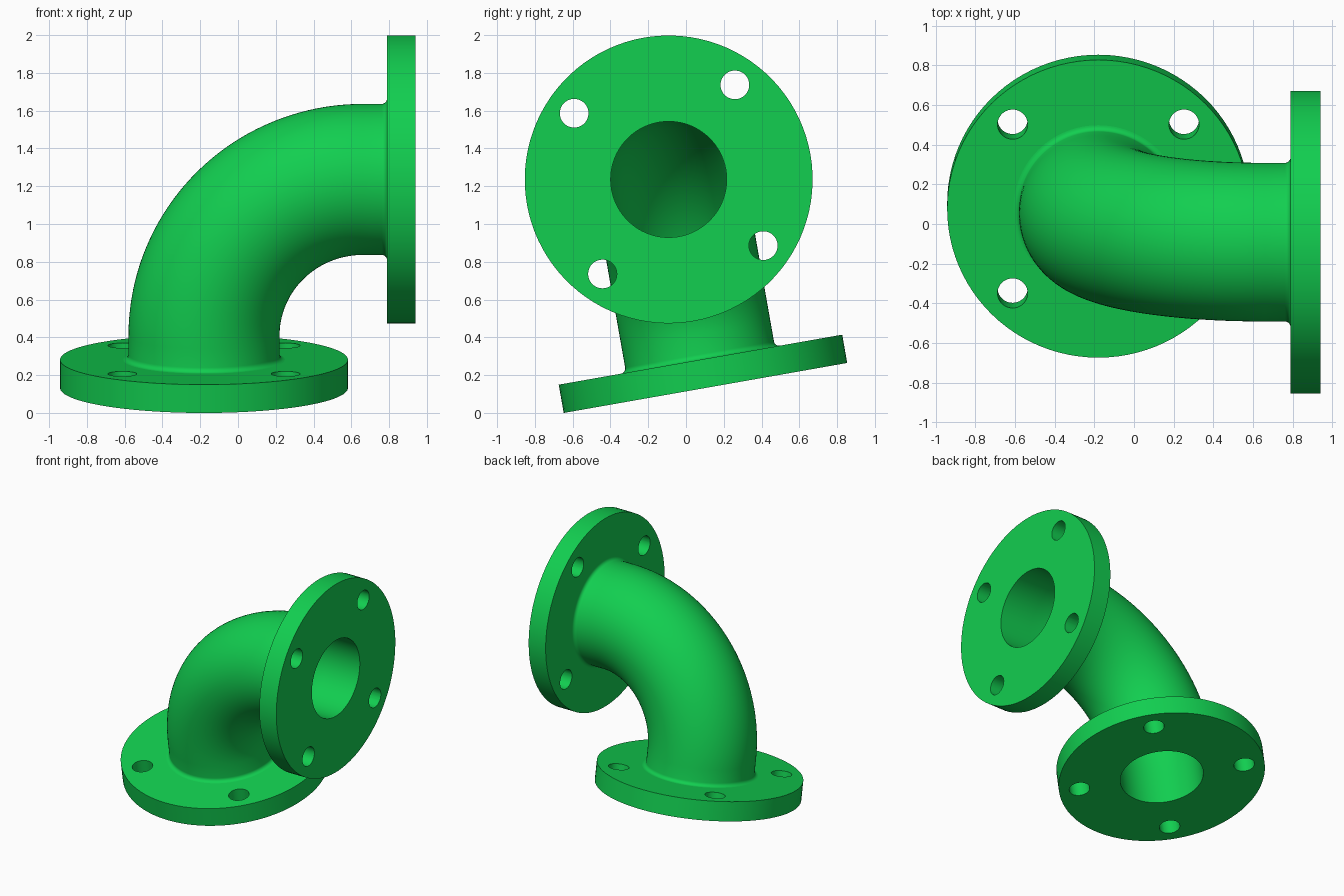
import bpy, bmesh, math
from mathutils import Vector, Matrix

if "Cube" in bpy.data.objects:
    bpy.data.objects.remove(bpy.data.objects["Cube"])

L, R = 1.121, 0.84            # corner-to-face length, bend radius
A = L - R                     # straight length at each end
ARC = R * math.pi / 2
S = 2 * A + ARC               # total centreline length
FLANGE_R, FLANGE_T = 0.762, 0.152
PIPE_R, BORE_R, FILLET = 0.40, 0.307, 0.028
BOLT_CIRCLE, BOLT_R = 0.611, 0.076
SEG, BENDS = 96, 40


def station(s):
    """Centreline point and outward side direction at distance s."""
    if s <= A:
        return Vector((0, 0, s)), Vector((-1, 0, 0))
    if s >= A + ARC:
        return Vector((L - (S - s), 0, L)), Vector((0, 0, 1))
    t = (s - A) / R
    u = Vector((-math.cos(t), 0, math.sin(t)))
    return Vector((R, 0, A)) + u * R, u


# Closed profile: flange, fillet, pipe bend, fillet, flange, then back along the bore
half = [(0, FLANGE_R), (FLANGE_T, FLANGE_R)]
for i in range(7):
    a = math.pi / 2 * i / 6
    half.append((FLANGE_T + FILLET * (1 - math.cos(a)),
                 PIPE_R + FILLET * (1 - math.sin(a))))
bend = [A + ARC * i / BENDS for i in range(BENDS + 1)]
profile = half + [(s, PIPE_R) for s in bend]
profile += [(S - s, r) for s, r in reversed(half)]
profile += [(S, BORE_R)] + [(s, BORE_R) for s in reversed(bend)] + [(0, BORE_R)]

bm = bmesh.new()
rings = []
for s, r in profile:
    p, u = station(s)
    ring = []
    for k in range(SEG):
        a = 2 * math.pi * k / SEG
        ring.append(bm.verts.new(p + (u * math.cos(a) + Vector((0, 1, 0)) * math.sin(a)) * r))
    rings.append(ring)
for i, ra in enumerate(rings):
    rb = rings[(i + 1) % len(rings)]
    for k in range(SEG):
        j = (k + 1) % SEG
        bm.faces.new((ra[k], ra[j], rb[j], rb[k]))
bmesh.ops.recalc_face_normals(bm, faces=bm.faces)
if bm.calc_volume(signed=True) < 0:
    bmesh.ops.reverse_faces(bm, faces=bm.faces)
mesh = bpy.data.meshes.new("flanged_elbow")
bm.to_mesh(mesh)
bm.free()
elbow = bpy.data.objects.new("flanged_elbow", mesh)
bpy.context.collection.objects.link(elbow)

green = bpy.data.materials.new("green paint")
green.diffuse_color = (0.006, 0.62, 0.08, 1)
green.use_nodes = True
green.node_tree.nodes["Principled BSDF"].inputs["Base Color"].default_value = green.diffuse_color
mesh.materials.append(green)

# Bolt holes: four per flange, cut with cylinders
cb = bmesh.new()
for i in range(4):
    a = math.pi / 4 + i * math.pi / 2
    c, d = BOLT_CIRCLE * math.cos(a), BOLT_CIRCLE * math.sin(a)
    lower = Matrix.Translation((c, d, FLANGE_T / 2))
    upper = Matrix.Translation((L - FLANGE_T / 2, c, L + d)) @ Matrix.Rotation(math.pi / 2, 4, 'Y')
    for m in (lower, upper):
        bmesh.ops.create_cone(cb, cap_ends=True, segments=40, radius1=BOLT_R,
                              radius2=BOLT_R, depth=FLANGE_T + 0.06, matrix=m)
cut_mesh = bpy.data.meshes.new("bolt_hole_cutter")
cb.to_mesh(cut_mesh)
cb.free()
cut_mesh.materials.append(green)
cutter = bpy.data.objects.new("bolt_hole_cutter", cut_mesh)
bpy.context.collection.objects.link(cutter)
cutter.hide_render = True

bpy.context.view_layer.objects.active = elbow
elbow.select_set(True)
mod = elbow.modifiers.new("bolt_holes", 'BOOLEAN')
mod.operation = 'DIFFERENCE'
mod.solver = 'EXACT'
mod.object = cutter
bpy.ops.object.modifier_apply(modifier=mod.name)
bpy.data.objects.remove(cutter)

# Smooth curved surfaces, keep the flange faces flat
bpy.ops.object.shade_smooth_by_angle(angle=math.radians(35))
for f in elbow.data.polygons:
    low = abs(f.normal.z) > 0.999 and f.center.z < FLANGE_T + 0.001
    side = abs(f.normal.x) > 0.999 and f.center.x > L - FLANGE_T - 0.001
    if low or side:
        f.use_smooth = False

# Whole fitting leans ten degrees about the outlet axis
elbow.rotation_euler = (math.radians(10), 0, 0)
elbow.location = (-0.18, 0.103, 0.132)
